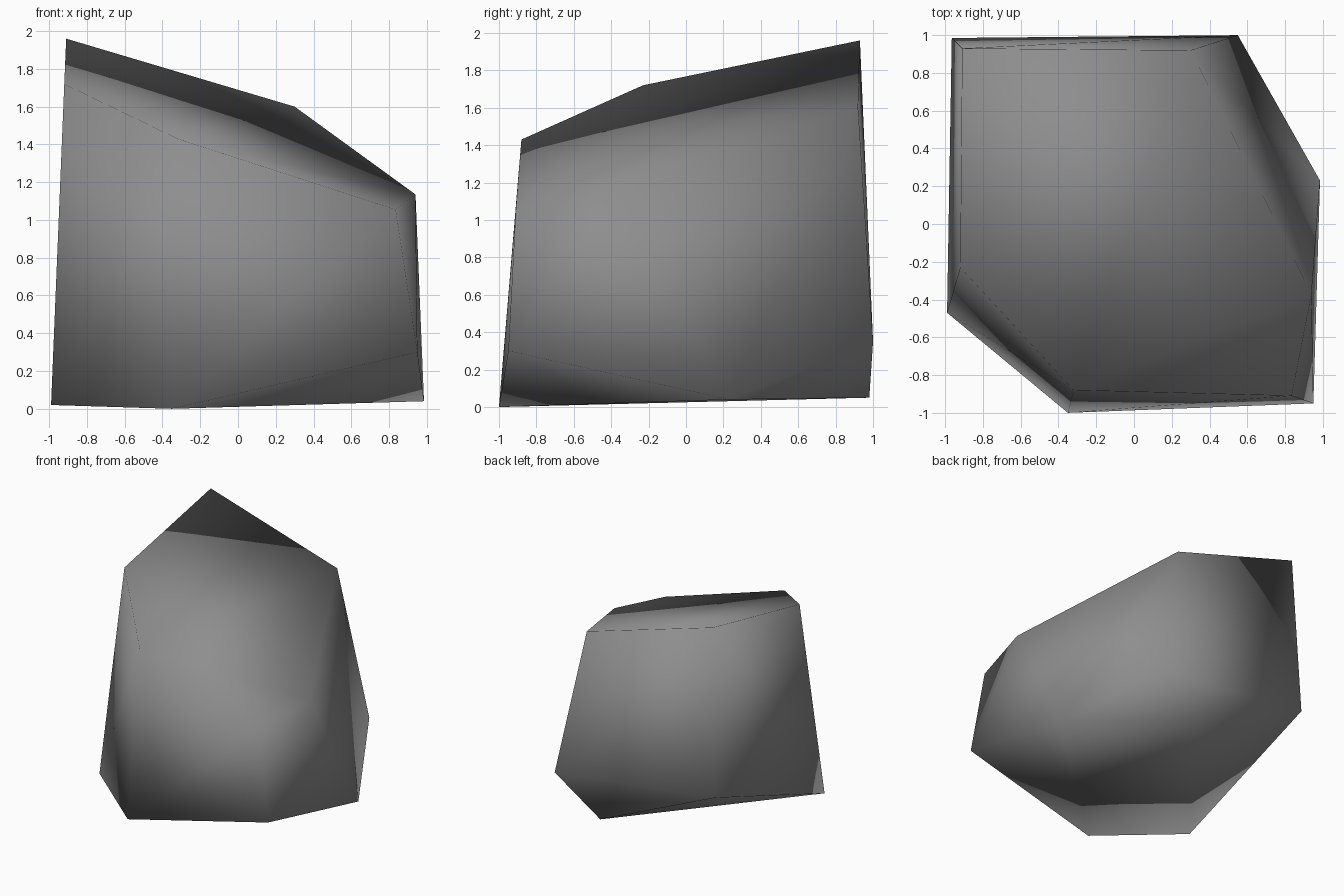
import bpy, bmesh

if "Cube" in bpy.data.objects:
    bpy.data.objects.remove(bpy.data.objects["Cube"])

# Corner points of the boulder: sloped top ring and uneven foot ring
TOP = [(-0.91, 0.93, 1.96), (0.30, 0.92, 1.60), (0.94, -0.37, 1.135),
       (0.835, -0.91, 1.055), (-0.32, -0.88, 1.43), (-0.92, -0.23, 1.72)]
FOOT = [(-0.965, 0.985, 0.53), (0.13, 0.98, 0.05), (0.55, 1.00, 0.35),
        (0.985, 0.23, 0.04), (0.95, -0.95, 0.30), (-0.35, -1.00, 0.00),
        (-0.99, -0.47, 0.02)]

# Wrap the corners in a convex hull
bm = bmesh.new()
for p in TOP + FOOT:
    bm.verts.new(p)
bmesh.ops.convex_hull(bm, input=bm.verts[:])
bmesh.ops.recalc_face_normals(bm, faces=bm.faces[:])

# The boulder is soft shaded all over
for f in bm.faces:
    f.smooth = True

mesh = bpy.data.meshes.new("boulder")
bm.to_mesh(mesh)
bm.free()

# Plain grey stone
stone = bpy.data.materials.new("grey stone")
stone.diffuse_color = (0.27, 0.27, 0.27, 1)
stone.use_nodes = True
stone.node_tree.nodes["Principled BSDF"].inputs["Base Color"].default_value = stone.diffuse_color
mesh.materials.append(stone)

boulder = bpy.data.objects.new("boulder", mesh)
bpy.context.collection.objects.link(boulder)
